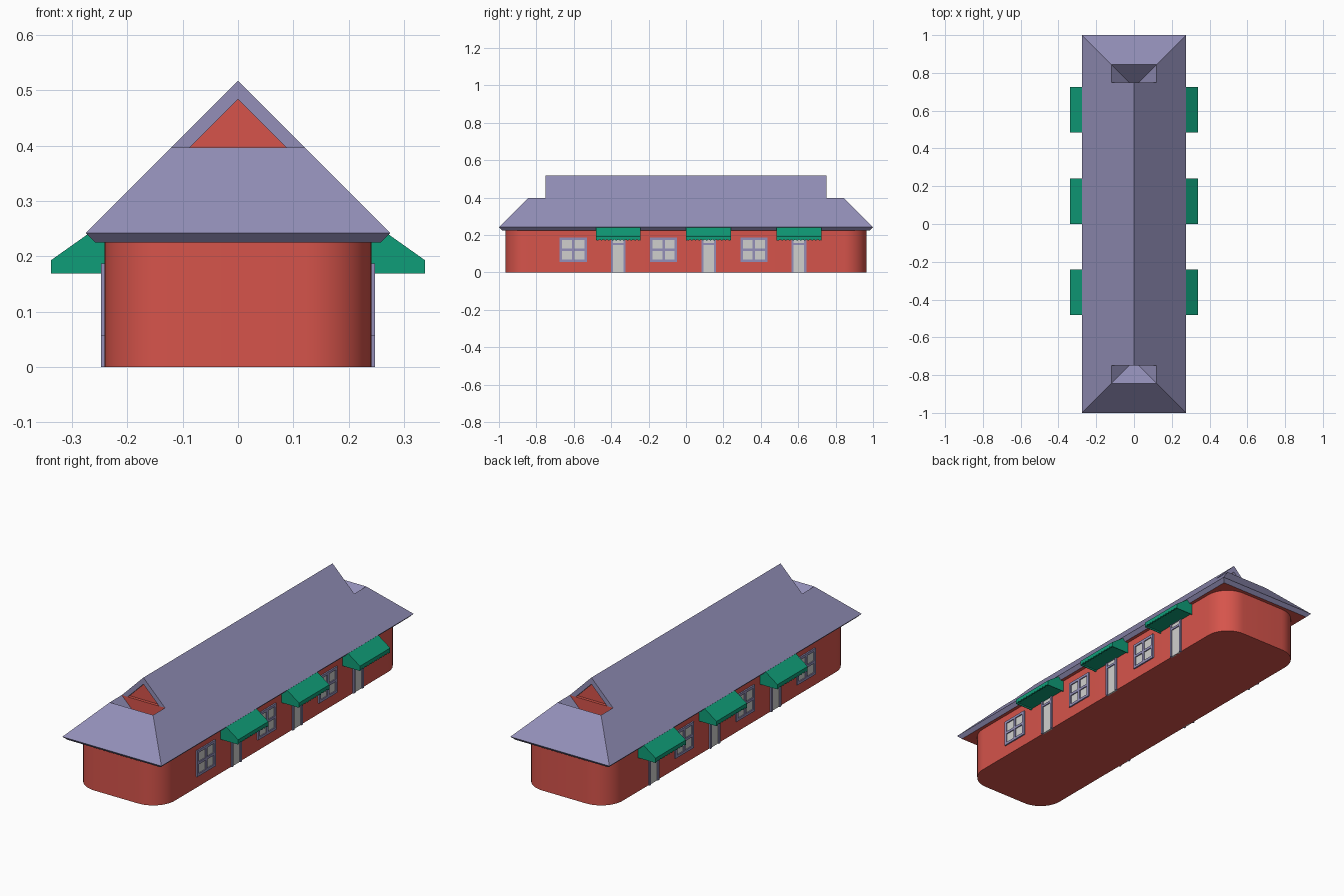
import bpy, bmesh

cube = bpy.data.objects.get("Cube")
if cube:
    bpy.data.objects.remove(cube, do_unlink=True)


def material(name, rgb):
    """Flat material from display colour values (0-255)."""
    lin = [((c / 255 + 0.055) / 1.055) ** 2.4 if c > 10 else c / 255 / 12.92 for c in rgb]
    m = bpy.data.materials.new(name)
    m.use_nodes = True
    m.diffuse_color = (*lin, 1)
    m.node_tree.nodes["Principled BSDF"].inputs["Base Color"].default_value = (*lin, 1)
    return m


RED = material("red wall", (214, 84, 75))
PURPLE = material("grey purple", (147, 143, 184))
GREEN = material("awning green", (15, 157, 120))
PANE = material("pale glass", (208, 208, 206))


def finish(name, bm, mats):
    bmesh.ops.remove_doubles(bm, verts=bm.verts, dist=0.0001)
    bmesh.ops.recalc_face_normals(bm, faces=bm.faces)
    mesh = bpy.data.meshes.new(name)
    bm.to_mesh(mesh)
    bm.free()
    for m in mats:
        mesh.materials.append(m)
    ob = bpy.data.objects.new(name, mesh)
    bpy.context.collection.objects.link(ob)
    return ob


def add_face(bm, pts, mat=0):
    f = bm.faces.new([bm.verts.new(p) for p in pts])
    f.material_index = mat


def add_box(bm, x, y, z, mat=0):
    """Box from (low, high) ranges on each axis."""
    made = bmesh.ops.create_cube(bm, size=1)["verts"]
    for v in made:
        v.co = [lo + (c + 0.5) * (hi - lo) for c, (lo, hi) in zip(v.co, (x, y, z))]
    for f in {f for v in made for f in v.link_faces}:
        f.material_index = mat


def side_range(side, lo, hi):
    return (lo, hi) if side > 0 else (-hi, -lo)


# Main body with rounded vertical corners
HALF_W, HALF_L = 0.241, 0.965
bm = bmesh.new()
add_box(bm, (-HALF_W, HALF_W), (-HALF_L, HALF_L), (0, 0.24))
upright = [e for e in bm.edges if abs(e.verts[0].co.z - e.verts[1].co.z) > 0.1]
bmesh.ops.bevel(bm, geom=upright, offset=0.12, segments=12, profile=0.5, affect="EDGES")
body = finish("body", bm, [RED])
bpy.ops.object.select_all(action="DESELECT")
body.select_set(True)
bpy.context.view_layer.objects.active = body
bpy.ops.object.shade_smooth_by_angle(angle=0.6)

# Roof: hipped ends, sunken ledge and raised gable at each end
bm = bmesh.new()


def roof_points(sx, sy):
    pts = dict(eave=(0.275, 1, 0.242), under=(0.258, 0.983, 0.225),
               hip=(0.12, 0.845, 0.397), gable=(0.12, 0.75, 0.397),
               ridge=(0, 0.75, 0.517), dip=(0.025, 0.75, 0.302),
               foot=(0.087, 0.75, 0.397), peak=(0, 0.75, 0.484),
               foot_in=(0.087, 0.735, 0.397), peak_in=(0, 0.735, 0.484))
    return {k: (x * sx, y * sy, z) for k, (x, y, z) in pts.items()}


for sy in (-1, 1):
    a, b = roof_points(-1, sy), roof_points(1, sy)

    def span(first, second, mat=0):
        add_face(bm, [a[first], b[first], b[second], a[second]], mat)

    span("eave", "hip")
    span("eave", "under")
    span("hip", "dip")
    span("foot", "foot_in", 1)
    add_face(bm, [a["foot_in"], b["foot_in"], b["peak_in"]], 1)
    add_face(bm, [a["gable"], a["foot"], b["foot"], b["gable"], b["dip"], a["dip"]], 1)
    for p in (a, b):
        add_face(bm, [p[k] for k in ("hip", "gable", "dip")])
        add_face(bm, [p[k] for k in ("ridge", "gable", "foot", "peak")])
        add_face(bm, [p[k] for k in ("peak", "foot", "foot_in", "peak_in")])
for sx in (-1, 1):
    f, k = roof_points(sx, -1), roof_points(sx, 1)
    slope = ("eave", "hip", "gable", "ridge")
    add_face(bm, [f[n] for n in slope] + [k[n] for n in reversed(slope)])
    add_face(bm, [f["eave"], k["eave"], k["under"], f["under"]])
add_face(bm, [roof_points(sx, sy)["under"] for sx, sy in ((-1, -1), (1, -1), (1, 1), (-1, 1))], 1)
finish("roof", bm, [PURPLE, RED])


def window(side, y):
    """Four-pane window with a raised frame."""
    bm = bmesh.new()
    w, lo, hi, t = 0.0725, 0.056, 0.187, 0.013
    frame = side_range(side, 0.235, 0.248)
    mid = (lo + hi) / 2
    add_box(bm, side_range(side, 0.235, 0.243), (y - w + t, y + w - t), (lo + t, hi - t), 1)
    for ya, yb in ((-w, t - w), (-t / 2, t / 2), (w - t, w)):
        add_box(bm, frame, (y + ya, y + yb), (lo, hi))
    for za, zb in ((lo, lo + t), (mid - t / 2, mid + t / 2), (hi - t, hi)):
        add_box(bm, frame, (y - w, y + w), (za, zb))
    return bm


def door(side, y):
    """Door with jambs, head and transom bar."""
    bm = bmesh.new()
    w, hi, t = 0.039, 0.187, 0.011
    frame = side_range(side, 0.235, 0.248)
    add_box(bm, side_range(side, 0.235, 0.243), (y - w + t, y + w - t), (0, hi - t), 1)
    for s in (-1, 1):
        add_box(bm, frame, sorted((y + s * w, y + s * (w - t))), (0, hi))
    for z in (0.145, hi - t):
        add_box(bm, frame, (y - w, y + w), (z, z + t))
    return bm


def awning(side, y):
    """Sloped awning with a toothed front valance."""
    bm = bmesh.new()
    w, front, base, tip, teeth = 0.12, 0.338, 0.176, 0.169, 12
    profile = [(0.235, base), (0.235, 0.266), (front, 0.193), (front, base)]
    ends = [[(side * x, y + s * w, z) for x, z in profile] for s in (-1, 1)]
    for e in ends:
        add_face(bm, e)
    for i in range(4):
        j = (i + 1) % 4
        add_face(bm, [ends[0][i], ends[0][j], ends[1][j], ends[1][i]])
    # side cheeks
    for s in (-1, 1):
        add_box(bm, side_range(side, 0.235, front), sorted((y + s * w, y + s * (w - 0.004))), (tip, base))
    # valance teeth
    step = 2 * w / teeth
    for i in range(teeth):
        y0 = y - w + i * step
        tri = [(y0, base), (y0 + step, base), (y0 + step / 2, tip)]
        outer, inner = [[(side * x, ty, tz) for ty, tz in tri] for x in (front, front - 0.005)]
        add_face(bm, outer)
        add_face(bm, inner)
        for p, q in ((1, 2), (2, 0)):
            add_face(bm, [outer[p], outer[q], inner[q], inner[p]])
    return bm


# Three window and door bays along each long side
for side, label in ((1, "left"), (-1, "right")):
    for bay in range(3):
        y = -0.603 + bay * 0.483
        tag = f"{label}_{bay + 1}"
        finish(f"window_{tag}", window(side, y), [PURPLE, PANE])
        finish(f"door_{tag}", door(side, y + 0.241), [PURPLE, PANE])
        finish(f"awning_{tag}", awning(side, y + 0.241), [GREEN])
